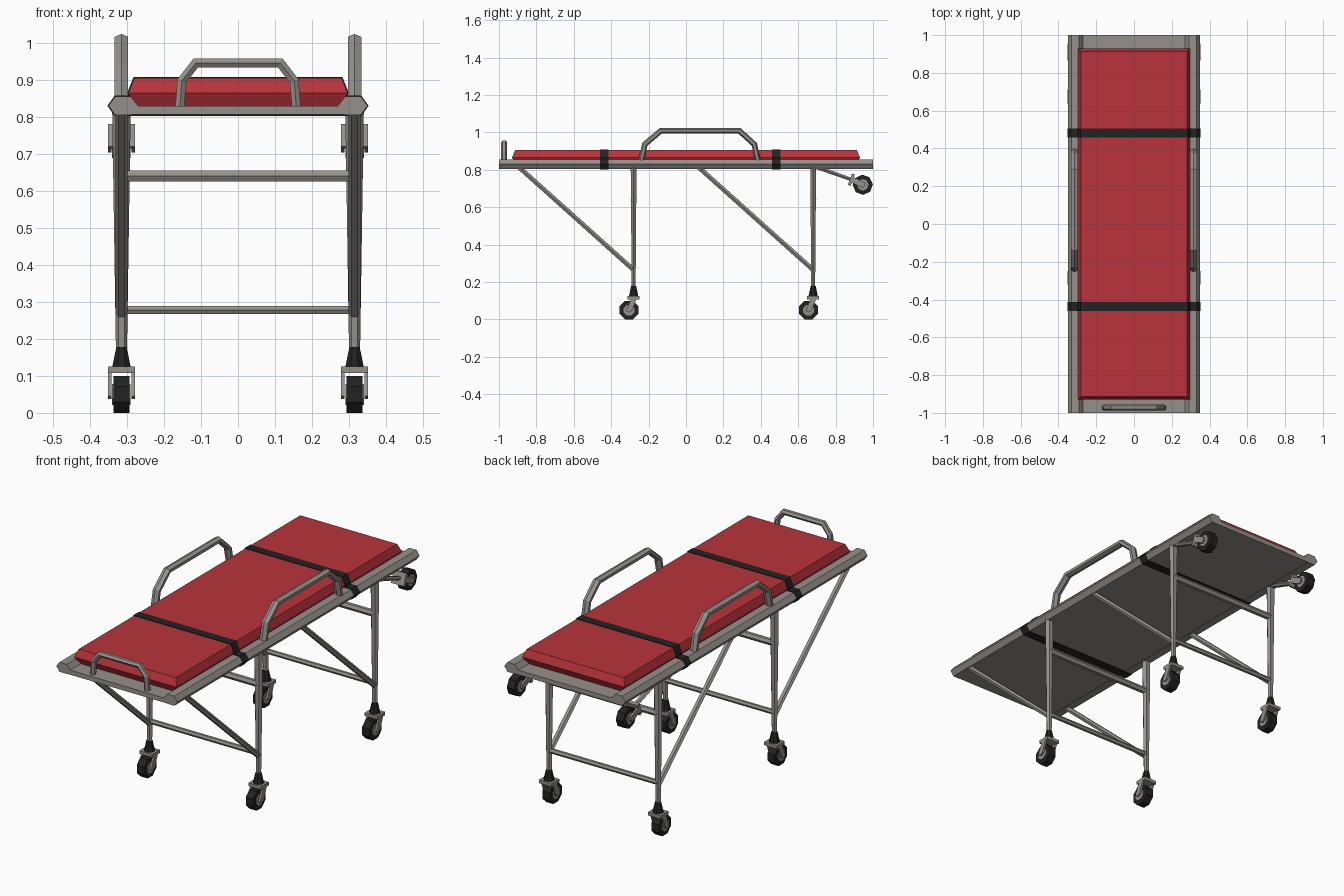
import bpy, bmesh, math
from mathutils import Vector, Matrix

if "Cube" in bpy.data.objects:
    bpy.data.objects.remove(bpy.data.objects["Cube"], do_unlink=True)


def material(name, rgb):
    m = bpy.data.materials.new(name)
    m.use_nodes = True
    m.diffuse_color = (*rgb, 1)
    m.node_tree.nodes["Principled BSDF"].inputs["Base Color"].default_value = (*rgb, 1)
    return m


METAL = material("warm grey metal", (0.30, 0.28, 0.255))
RED = material("red vinyl", (0.48, 0.034, 0.043))
BLACK = material("black rubber", (0.016, 0.016, 0.016))
X, Y = Vector((1, 0, 0)), Vector((0, 1, 0))


def finish(name, bm, mat, matrix=None):
    if matrix:
        bm.transform(matrix)
    bmesh.ops.recalc_face_normals(bm, faces=bm.faces)
    mesh = bpy.data.meshes.new(name)
    bm.to_mesh(mesh)
    bm.free()
    mesh.materials.append(mat)
    obj = bpy.data.objects.new(name, mesh)
    bpy.context.collection.objects.link(obj)
    return obj


def loft(name, rings, mat, matrix=None):
    """Skin a list of equal-sized closed rings and cap the ends."""
    bm = bmesh.new()
    loops = [[bm.verts.new(p) for p in ring] for ring in rings]
    for a, b in zip(loops, loops[1:]):
        for i in range(len(a)):
            j = (i + 1) % len(a)
            bm.faces.new((a[i], a[j], b[j], b[i]))
    bm.faces.new(loops[0])
    bm.faces.new(loops[-1])
    return finish(name, bm, mat, matrix)


def prism_y(name, profile, y0, y1, mat):
    return loft(name, [[(x, y, z) for x, z in profile] for y in (y0, y1)], mat)


def prism_x(name, profile, x0, x1, mat, matrix=None):
    return loft(name, [[(x, y, z) for y, z in profile] for x in (x0, x1)], mat, matrix)


def box(name, lo, hi, mat, matrix=None):
    rect = [(lo[1], lo[2]), (hi[1], lo[2]), (hi[1], hi[2]), (lo[1], hi[2])]
    return prism_x(name, rect, lo[0], hi[0], mat, matrix)


def ngon(cy, cz, r, n=8):
    return [(cy + r * math.cos(math.tau * (i + 0.5) / n),
             cz + r * math.sin(math.tau * (i + 0.5) / n)) for i in range(n)]


def tube(name, path, normal, radii, mat=METAL, phase=0.0, matrix=None):
    """Six-sided mitred bar along a path lying in the plane of the given normal.
    radii holds (across, in plane) pairs, one per point or one for all."""
    pts = [Vector(p) for p in path]
    if len(radii) == 1:
        radii = radii * len(pts)
    rings = []
    for i, p in enumerate(pts):
        before = (p - pts[i - 1]).normalized() if i else None
        after = (pts[i + 1] - p).normalized() if i < len(pts) - 1 else None
        tangent = ((before or after) + (after or before)).normalized()
        side = normal.cross(tangent)
        miter = 1 / max(0.5, tangent.dot(after or before))
        across, inplane = radii[i]
        ring = []
        for k in range(6):
            a = math.tau * k / 6 + phase
            ring.append(p + normal * across * math.cos(a) + side * inplane * miter * math.sin(a))
        rings.append(ring)
    return loft(name, rings, mat, matrix)


def caster(prefix, matrix, trail):
    """Swivel fork and wheel, pivot at the origin above the ground."""
    box(prefix + "_fork_crown", (-0.037, -0.032, 0.108), (0.037, 0.032, 0.125), METAL, matrix)
    for s in (-1, 1):
        arm = [(-0.014, 0.11), (0.016, 0.11), (trail + 0.016, 0.046), (trail, 0.038), (trail - 0.016, 0.046)]
        prism_x(prefix + "_fork_arm", arm, s * 0.027, s * 0.037, METAL, matrix)
    prism_x(prefix + "_wheel", ngon(trail, 0.05, 0.054), -0.0215, 0.0215, BLACK, matrix)
    prism_x(prefix + "_hub", ngon(trail, 0.05, 0.031), -0.025, 0.025, METAL, matrix)


# Bed frame: flat deck with a hexagonal rail down each side
box("deck", (-0.3, -1, 0.806), (0.3, 1, 0.83), METAL)
for s in (-1, 1):
    rail = [(0.35, 0.83), (0.332, 0.855), (0.29, 0.855), (0.27, 0.83), (0.29, 0.805), (0.332, 0.805)]
    prism_y("side_rail", [(s * x, z) for x, z in rail], -1, 1, METAL)

# Mattress with edges widest just above the deck
rings = []
for z, x, y in ((0.83, 0.278, 0.912), (0.865, 0.296, 0.93), (0.905, 0.28, 0.914)):
    rings.append([(-x, -y, z), (x, -y, z), (x, y, z), (-x, y, z)])
loft("mattress", rings, RED)

# Straps wrapped around mattress and rails
half = [(0.282, 0.908), (0.299, 0.866), (0.297, 0.858), (0.333, 0.858), (0.353, 0.83), (0.333, 0.802)]
band = half + [(-x, z) for x, z in reversed(half)]
for y in (-0.437, 0.482):
    prism_y("strap", band, y - 0.023, y + 0.023, BLACK)

# Side handles and the foot handle
for s in (-1, 1):
    side_path = [(-0.24, 0.845), (-0.22, 0.937), (-0.135, 1.009), (0.285, 1.009), (0.365, 0.937), (0.385, 0.845)]
    tube("side_handle", [(s * 0.315, y, z) for y, z in side_path], X, [(0.021, 0.015)], phase=math.pi / 6)
foot_half = [(0.158, 0.82), (0.152, 0.897), (0.114, 0.946)]
foot_path = [(-x, z) for x, z in foot_half] + [(x, z) for x, z in reversed(foot_half)]
tube("foot_handle", [(x, -0.972, z) for x, z in foot_path], Y, [(0.016, 0.014)])

# Undercarriage: two leg pairs with braces, crossbars and casters
for pair, y in (("front", -0.28), ("rear", 0.68)):
    for s in (-1, 1):
        x = s * 0.315
        tube(pair + "_leg", [(x, y, 0.815), (x, y, 0.17)], X, [(0.025, 0.018), (0.015, 0.012)])
        tube(pair + "_brace", [(x, y - 0.625, 0.825), (x, y, 0.265)], X, [(0.016, 0.014)])
        cup = [[(x + r * math.cos(math.tau * i / 8 + math.pi / 8),
                 y + r * math.sin(math.tau * i / 8 + math.pi / 8), z) for i in range(8)]
               for z, r in ((0.124, 0.027), (0.178, 0.015))]
        loft(pair + "_leg_cup", cup, BLACK)
        caster(pair, Matrix.Translation((x, y, 0)), -0.025)
    for z, r in ((0.278, 0.013), (0.64, 0.017)):
        tube(pair + "_crossbar", [(-0.315, y, z), (0.315, y, z)], Y, [(r, r)])

# Raised casters on sloping arms at the head end
tilt = Matrix.Rotation(math.radians(70), 4, "X")
for s in (-1, 1):
    x = s * 0.315
    tube("head_arm", [(x, 0.69, 0.818), (x, 0.885, 0.748)], X, [(0.018, 0.013), (0.014, 0.01)])
    place = Matrix.Translation((x, 0.945, 0.72)) @ tilt @ Matrix.Translation((0, 0.005, -0.05))
    caster("head", place, -0.005)
